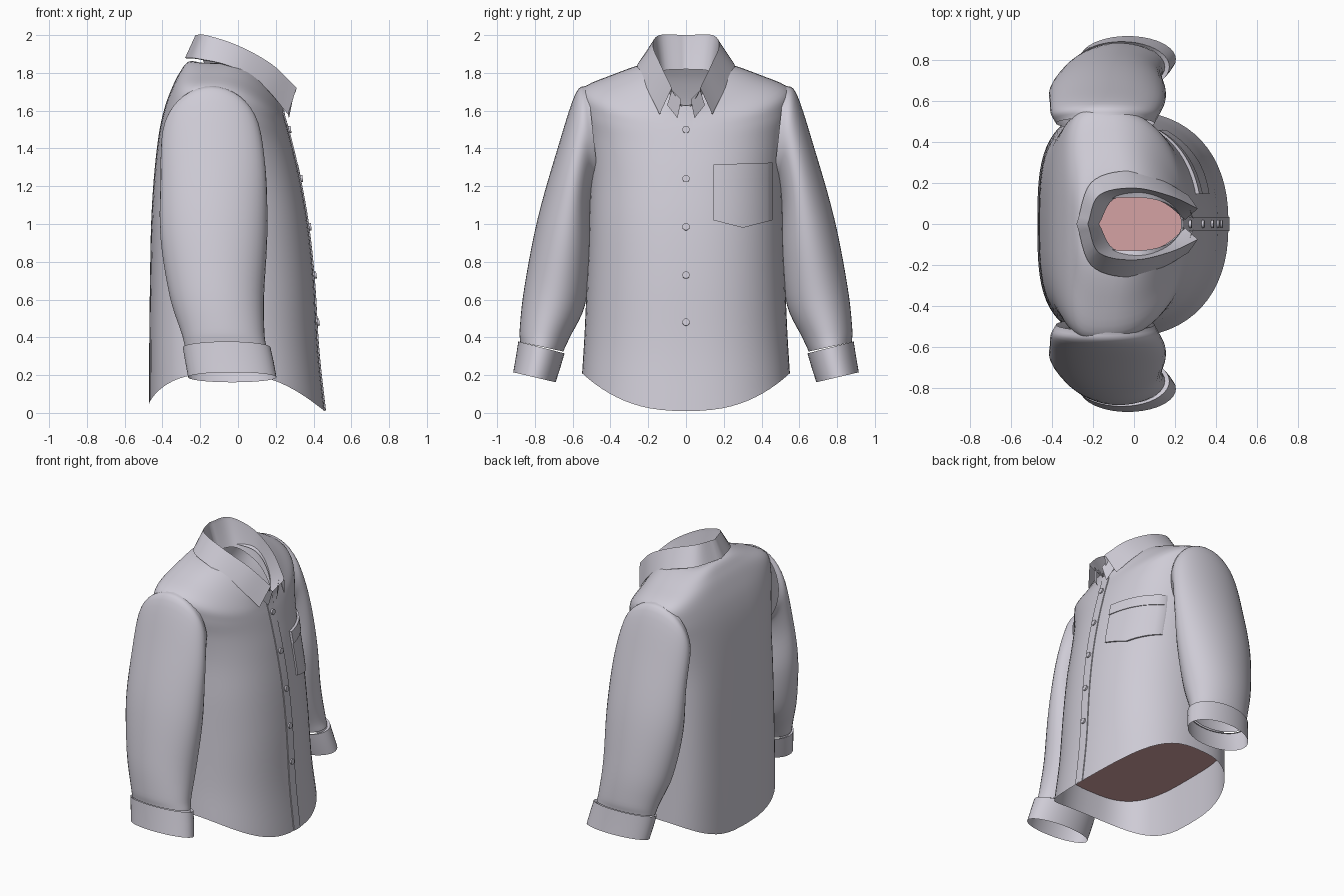
import bpy, bmesh, math
from mathutils import Vector

if "Cube" in bpy.data.objects:
    bpy.data.objects.remove(bpy.data.objects["Cube"])


def material(name, rgb):
    m = bpy.data.materials.new(name)
    m.diffuse_color = (*rgb, 1)
    m.use_nodes = True
    m.node_tree.nodes["Principled BSDF"].inputs["Base Color"].default_value = m.diffuse_color
    return m


CLOTH = material("pale grey cloth", (0.62, 0.60, 0.67))
PINK = material("pink lining", (0.66, 0.36, 0.37))


def spline(pts, n):
    """Smooth path through tuples of any length, n steps per span."""
    p = [Vector(q) for q in pts]
    p = [2 * p[0] - p[1]] + p + [2 * p[-1] - p[-2]]
    out = []
    for i in range(1, len(p) - 2):
        a, b, c, d = p[i - 1:i + 3]
        for k in range(n):
            t = k / n
            out.append(0.5 * (2 * b + (c - a) * t + (2 * a - 5 * b + 4 * c - d) * t * t
                              + (3 * b - a - 3 * c + d) * t ** 3))
    return out + [p[-2]]


def make(name, verts, faces, mat=CLOTH, angle=40, flip=False):
    me = bpy.data.meshes.new(name)
    me.from_pydata([tuple(v) for v in verts], [], faces)
    bm = bmesh.new()
    bm.from_mesh(me)
    bmesh.ops.remove_doubles(bm, verts=bm.verts, dist=1e-5)
    bmesh.ops.recalc_face_normals(bm, faces=bm.faces)
    if flip:
        bmesh.ops.reverse_faces(bm, faces=bm.faces)
    bm.to_mesh(me)
    bm.free()
    me.materials.append(mat)
    ob = bpy.data.objects.new(name, me)
    bpy.context.collection.objects.link(ob)
    bpy.ops.object.select_all(action='DESELECT')
    ob.select_set(True)
    bpy.context.view_layer.objects.active = ob
    bpy.ops.object.shade_smooth_by_angle(angle=math.radians(angle))
    return ob


def sheet(name, rows, closed=False, **kw):
    """Skin a list of equally long point rows."""
    n = len(rows[0])
    faces = []
    for j in range(len(rows) - 1):
        for i in range(n if closed else n - 1):
            k = (i + 1) % n
            faces.append((j * n + i, j * n + k, (j + 1) * n + k, (j + 1) * n + i))
    return make(name, [v for r in rows for v in r], faces, **kw)


def spow(v, e):
    return math.copysign(abs(v) ** e, v)


# Torso: side z, half width, front x, front z, back x, back z, side x
RINGS = [(0.21, .55, .46, .01, -.47, .05, -.05),
         (0.42, .537, .425, .33, -.47, .35, -.08),
         (0.70, .525, .402, .70, -.466, .70, -.10),
         (1.00, .515, .37, 1.0, -.46, 1.0, -.11),
         (1.25, .51, .325, 1.25, -.445, 1.25, -.13),
         (1.45, .53, .288, 1.41, -.42, 1.47, -.15),
         (1.60, .56, .265, 1.50, -.39, 1.61, -.16),
         (1.715, .55, .25, 1.55, -.35, 1.72, -.16),
         (1.79, .39, .24, 1.59, -.31, 1.80, -.13),
         (1.85, .21, .24, 1.62, -.26, 1.86, -.08),
         (1.83, .13, .23, 1.63, -.18, 1.85, -.02)]
NF, NB = 2.3, 3.2


def torso_ring(r, n=64):
    zs, w, xf, zf, xb, zb, xc = r
    pts = []
    for i in range(n):
        t = 2 * math.pi * i / n
        c, s = math.cos(t), math.sin(t)
        e = 2 / (NF if c > 0 else NB)
        y = spow(s, e)
        k = 1 - abs(y) ** 2.5
        x = xc + abs(c) ** e * ((xf if c > 0 else xb) - xc)
        pts.append((x, y * w, zs + k * ((zf if c > 0 else zb) - zs)))
    return pts


LEVELS = spline(RINGS, 5)
sheet("shirt_body", [torso_ring(r) for r in LEVELS], closed=True)


def front_x(y, z):
    """Depth of the shirt front at a given side position and height."""
    for a, b in zip(LEVELS, LEVELS[1:]):
        if a[3] <= z <= b[3]:
            r = a.lerp(b, (z - a[3]) / (b[3] - a[3]))
            return r[6] + (r[2] - r[6]) * max(0, 1 - abs(y / r[1]) ** NF) ** (1 / NF)
    return LEVELS[-1][2]


# Pink panel that closes the inside of the torso
rim = torso_ring((.38, .535, .42, .38, -.465, .38, -.08))
make("inner_panel", rim, [tuple(range(len(rim)))], mat=PINK)

# Sleeves and cuffs: outer y, outer z, inner y, inner z, centre x, radius in x
SLEEVE = [(.52, 1.735, .46, 1.20, -.14, .24),
          (.585, 1.69, .49, 1.19, -.14, .265),
          (.68, 1.40, .505, 1.08, -.13, .28),
          (.785, 1.03, .50, .84, -.128, .283),
          (.855, .67, .535, .57, -.112, .25),
          (.88, .45, .615, .40, -.08, .22),
          (.878, .375, .65, .325, -.065, .215)]
CUFF = [(.878, .365, .65, .315, -.062, .212),
        (.888, .378, .643, .315, -.06, .232),
        (.90, .30, .662, .25, -.046, .234),
        (.915, .215, .69, .162, -.03, .234)]


def tube_ring(r, side, n=40):
    yo, zo, yi, zi, xc, rx = r
    pts = []
    for i in range(n):
        t = 2 * math.pi * i / n
        c = math.cos(t) / 2
        pts.append((xc + rx * math.sin(t), side * ((yo + yi) / 2 + (yo - yi) * c),
                    (zo + zi) / 2 + (zo - zi) * c))
    return pts


for side, label in ((1, "left"), (-1, "right")):
    sheet(label + "_sleeve", [tube_ring(r, side) for r in spline(SLEEVE, 5)], closed=True)
    sheet(label + "_cuff", [tube_ring(r, side) for r in CUFF], closed=True)

# Collar: inner base, fold and outer edge, each from nape to front tip
BASE = [(-.17, 0, 1.82), (-.10, .12, 1.81), (.04, .135, 1.75), (.15, .10, 1.68), (.25, .02, 1.62)]
FOLD = [(-.225, 0, 2.0), (-.17, .14, 2.0), (0, .175, 1.945), (.18, .135, 1.845), (.31, .075, 1.72)]
EDGE = [(-.28, 0, 1.88), (-.21, .20, 1.875), (-.04, .258, 1.835), (.13, .215, 1.735), (.265, .14, 1.58)]


def whole(curve):
    half = spline(curve, 6)
    return [Vector((p.x, -p.y, p.z)) for p in reversed(half[1:])] + half


base, fold, edge = whole(BASE), whole(FOLD), whole(EDGE)
under = [f.lerp(b, .06) + Vector((0, 0, -.012)) for f, b in zip(fold, base)]
over = [f.lerp(e, .12) for f, e in zip(fold, edge)]
lining = [e.lerp(b, .06) for e, b in zip(edge, base)]
sheet("collar", [base, under, fold, over, edge, lining], angle=50)

# Collar stand tabs at the throat
for s in (1, -1):
    make("collar_tab", [(.27, s * .075, 1.71), (.29, s * .025, 1.66), (.27, s * .045, 1.56),
                        (.25, s * .10, 1.63)], [(0, 1, 2, 3)])

# Button placket down the front
rows = []
for i in range(33):
    z = .012 + 1.615 * i / 32
    x = front_x(0, z)
    rows.append([(x - .01, -.033, z), (x + .005, -.033, z), (x + .006, 0, z),
                 (x + .005, .035, z), (x - .01, .035, z)])
sheet("placket", rows)

# Buttons
for z in (1.50, 1.24, .985, .73, .48):
    bpy.ops.mesh.primitive_cylinder_add(vertices=16, radius=.019, depth=.016,
                                        location=(front_x(0, z) + .008, 0, z),
                                        rotation=(0, math.pi / 2 - .12, 0))
    b = bpy.context.object
    b.name = "button"
    b.data.materials.append(CLOTH)
    bpy.ops.object.shade_smooth_by_angle(angle=math.radians(40))


# Chest pocket with a folded top band
def patch(name, bottom, top, lift):
    outer, inner = [], []
    n = 12
    for j in range(7):
        row = []
        for i in range(n + 1):
            u = i / n
            y = .145 + .312 * u
            z = bottom(u) + (top(u) - bottom(u)) * j / 6
            row.append((front_x(y, z) + lift, y, z))
        row = [(row[0][0] - lift - .004, *row[0][1:])] + row + [(row[-1][0] - lift - .004, *row[-1][1:])]
        outer.append(row)
    sink = lambda r: [(x - lift - .004, y, z) for x, y, z in r]
    sheet(name, [sink(outer[0])] + outer + [sink(outer[-1])], angle=35)


patch("pocket", lambda u: .98 + .04 * abs(2 * u - 1), lambda u: 1.24 + .015 * u, .012)
patch("pocket_band", lambda u: 1.235 + .015 * u, lambda u: 1.315 + .01 * u, .018)
